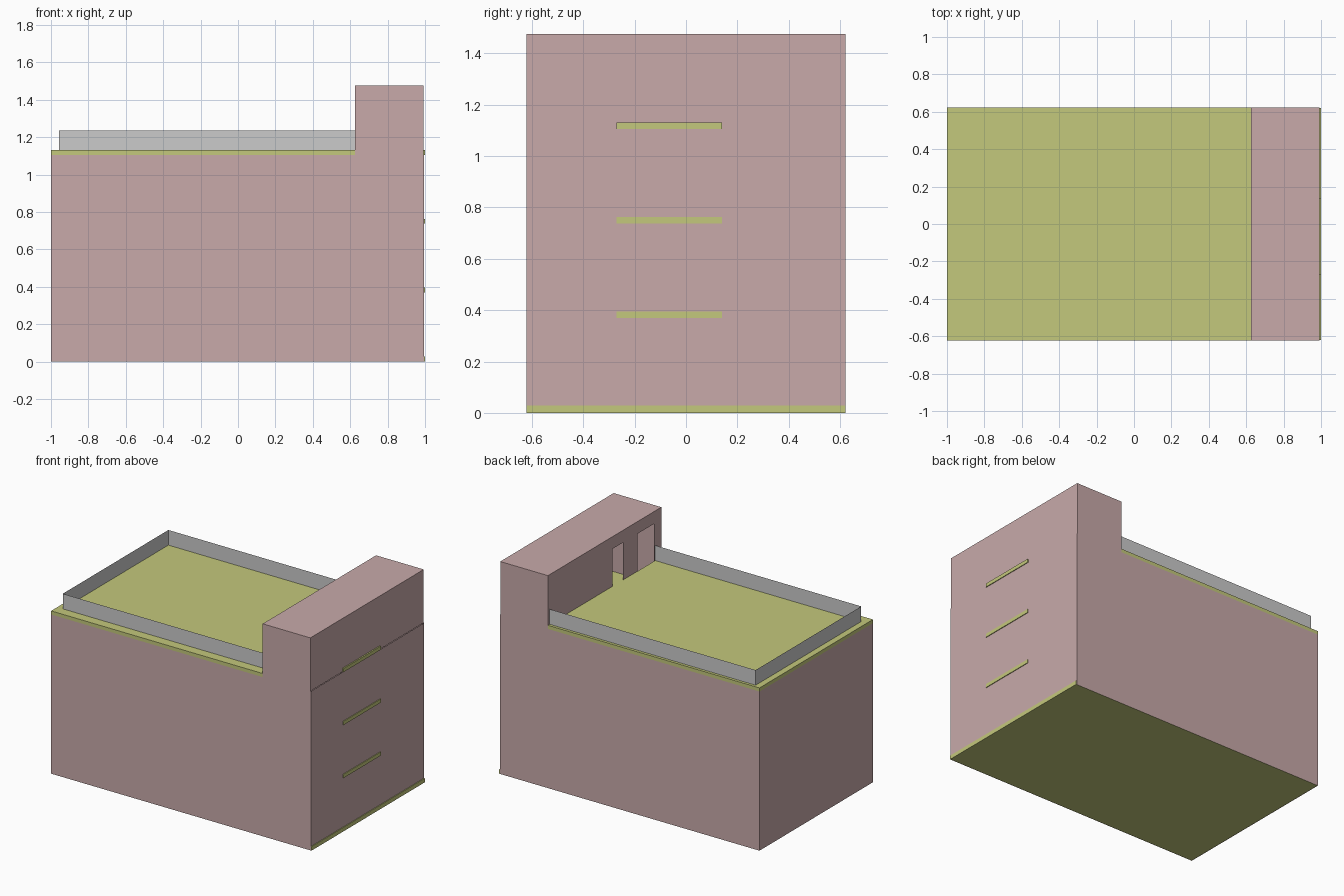
import bpy
from mathutils import Vector

if "Cube" in bpy.data.objects:
    bpy.data.objects.remove(bpy.data.objects["Cube"])


def material(name, color):
    m = bpy.data.materials.new(name)
    m.diffuse_color = (*color, 1)
    m.use_nodes = True
    m.node_tree.nodes["Principled BSDF"].inputs["Base Color"].default_value = m.diffuse_color
    return m


PINK = material("pink_wall", (0.58, 0.40, 0.40))
YELLOW = material("yellow_slab", (0.55, 0.58, 0.20))


def mesh_object(name, quads, mat=None):
    verts = [v for q in quads for v in q]
    faces = [range(i, i + 4) for i in range(0, len(verts), 4)]
    me = bpy.data.meshes.new(name)
    me.from_pydata(verts, [], [list(f) for f in faces])
    ob = bpy.data.objects.new(name, me)
    bpy.context.collection.objects.link(ob)
    if mat:
        me.materials.append(mat)
    return ob


def upright(p, q, z0, z1):
    return [(*p, z0), (*q, z0), (*q, z1), (*p, z1)]


def wall(p, q, z0, z1, doors=(), door_h=0.26):
    """Thin wall from p to q; doors are (start, end) distances along it."""
    p, q = Vector(p), Vector(q)
    d, length = (q - p).normalized(), (q - p).length
    quads, s = [], 0
    for a, b in doors:
        quads.append(upright(p + d * s, p + d * a, z0, z1))
        quads.append(upright(p + d * a, p + d * b, z0 + door_h, z1))
        s = b
    quads.append(upright(p + d * s, p + d * length, z0, z1))
    return quads


def slab(name, x0, x1, y0, y1, z0, z1):
    bpy.ops.mesh.primitive_cube_add(size=1, location=((x0 + x1) / 2, (y0 + y1) / 2, (z0 + z1) / 2))
    ob = bpy.context.object
    ob.name = name
    ob.scale = (x1 - x0, y1 - y0, z1 - z0)
    ob.data.materials.append(YELLOW)


Y = 0.622                      # half depth of the building
XT = 0.625                     # inner face of the stair tower
XR = 0.995                     # right wall
XTR = 0.991                    # right wall of the rooftop tower
LAND = (-0.27, 0.14)           # landing between lift shaft and stairwell
LEVELS = [0.0, 0.37, 0.738, 1.105]
T = 0.025                      # slab thickness
TOP = 1.475

# Outer shell
mesh_object("outer_walls",
            wall((-1, -Y), (XR, -Y), 0, LEVELS[3])
            + wall((XR, -Y), (XR, Y), 0.0, LEVELS[3])
            + wall((XR, Y), (-1, Y), 0, LEVELS[3])
            + wall((-1, Y), (-1, -Y), 0, LEVELS[3]), PINK)

# Ground slab, storey slabs and landings that poke through the right wall
slab("ground_slab", -0.998, 1.0, -Y + 0.001, Y - 0.001, 0.0, 0.028)
for i, z in enumerate(LEVELS[1:], 1):
    e = 0 if i == 3 else 0.002
    name = "roof" if i == 3 else f"floor_{i}"
    slab(name + "_slab", -1 + e, XT, -Y + e, Y - e, z, z + T)
    slab(name + "_landing", XT, 1.0, LAND[0], LAND[1], z, z + T)

# Partition walls repeated on each storey
core_doors = [(0.08, 0.26), (0.42, 0.535)]   # lift door, landing door
for i in range(3):
    z0, z1 = LEVELS[i] + T, LEVELS[i + 1]
    mesh_object(f"partitions_{i + 1}",
                wall((XT, -Y), (XT, Y), z0, z1, core_doors)
                + wall((XT, -0.27), (XR, -0.27), z0, z1)
                + wall((0.16, 0.15), (XT, 0.15), z0, z1, [(0.09, 0.205)])
                + wall((0.16, -Y), (0.16, 0.15), z0, z1, [(0.36, 0.56)])
                + wall((-1, -0.055), (0.16, -0.055), z0, z1), PINK)

# Rooftop tower with its two door openings
z = LEVELS[3]
mesh_object("tower_walls",
            wall((XT, -Y), (XTR, -Y), z, TOP)
            + wall((XTR, -Y), (XTR, Y), z, TOP)
            + wall((XTR, Y), (XT, Y), z, TOP)
            + wall((XT, Y), (XT, -Y), z + T, TOP,
                   [(2 * Y - b, 2 * Y - a) for a, b in reversed(core_doors)])
            + wall((XT, -0.27), (XTR, -0.27), z + T, TOP), PINK)
mesh_object("tower_roof", [[(XT, -Y, TOP), (XTR, -Y, TOP), (XTR, Y, TOP), (XT, Y, TOP)]], PINK)

# Roof parapet, thin sheet on three sides
PF, PB, PX = -0.555, 0.603, -0.957
mesh_object("parapet",
            wall((PX, PF), (XT, PF), z + T, 1.235)
            + wall((XT, PB), (PX, PB), z + T, 1.235)
            + wall((PX, PB), (PX, PF), z + T, 1.235))
